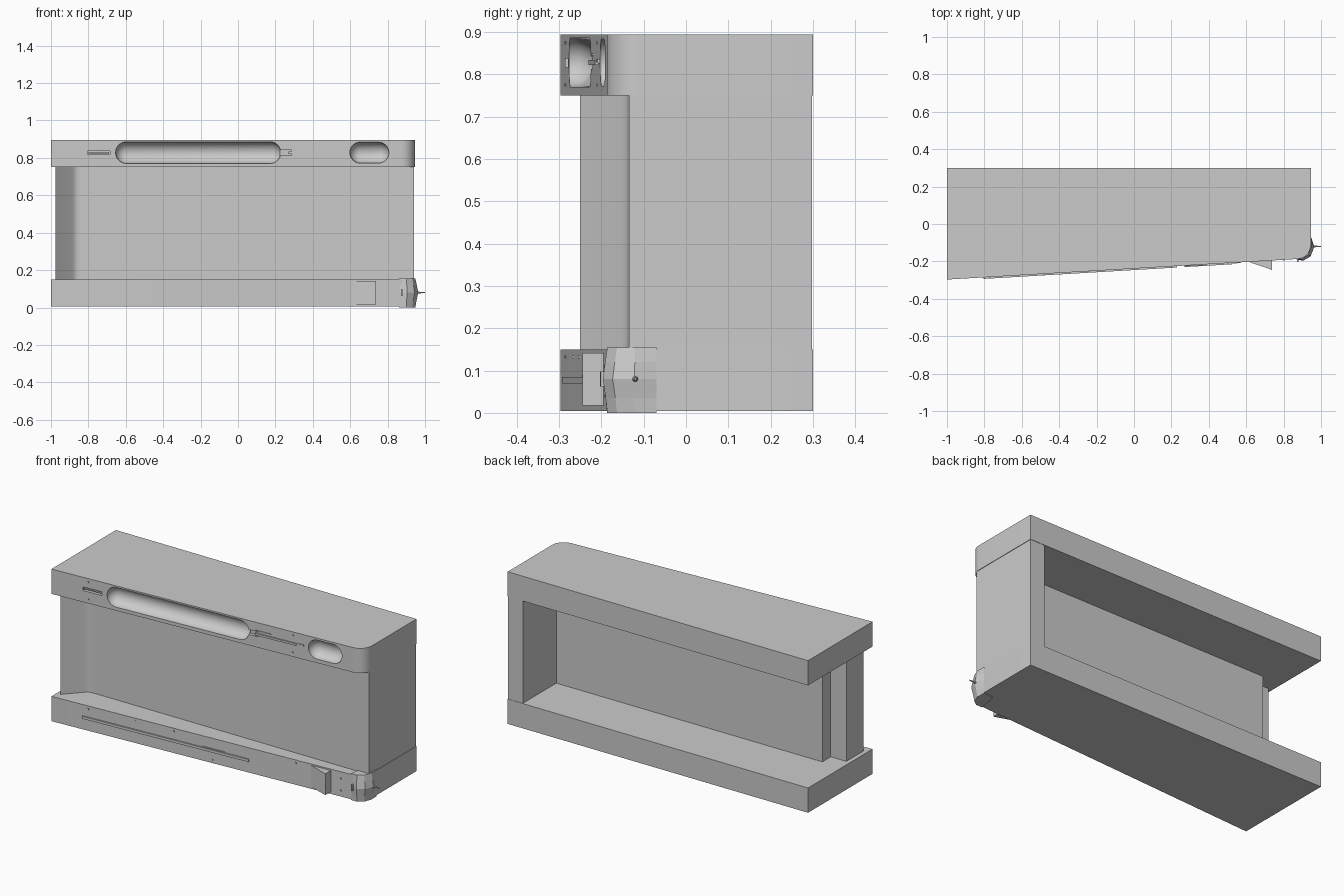
import bpy, bmesh, math
from mathutils import Matrix, Vector

if "Cube" in bpy.data.objects:
    bpy.data.objects.remove(bpy.data.objects["Cube"])

SLOPE = 0.0588
ANG = math.atan(SLOPE)


def front_y(x):
    """y of the slanted front face of the slabs."""
    return -0.297 + SLOPE * (x + 1)


def finish(name, bm):
    bmesh.ops.recalc_face_normals(bm, faces=bm.faces[:])
    me = bpy.data.meshes.new(name)
    bm.to_mesh(me)
    bm.free()
    ob = bpy.data.objects.new(name, me)
    bpy.context.collection.objects.link(ob)
    return ob


def loft(name, rings):
    """Closed solid through rings of equal point count."""
    bm = bmesh.new()
    vs = [[bm.verts.new(p) for p in r] for r in rings]
    n = len(vs[0])
    for a, b in zip(vs, vs[1:]):
        for i in range(n):
            j = (i + 1) % n
            bm.faces.new((a[i], a[j], b[j], b[i]))
    bm.faces.new(vs[0])
    bm.faces.new(vs[-1])
    return finish(name, bm)


def prism(name, pts, z0, z1):
    return loft(name, [[(x, y, z) for x, y in pts] for z in (z0, z1)])


def front_box(name, x0, x1, z0, z1, out=0.008, depth=0.01):
    """Box following the slanted front face."""
    pts = [(x0, front_y(x0) - out), (x1, front_y(x1) - out),
           (x1, front_y(x1) + depth), (x0, front_y(x0) + depth)]
    return prism(name, pts, z0, z1)


def capsule(name, x0, x1, z, r):
    """Capsule lying along the slanted front face."""
    bm = bmesh.new()
    bmesh.ops.create_uvsphere(bm, u_segments=32, v_segments=17, radius=r)
    bmesh.ops.rotate(bm, verts=bm.verts[:], matrix=Matrix.Rotation(math.pi / 2, 3, 'Y'))
    half = (x1 - x0) / 2 - r
    for v in bm.verts:
        v.co.x += half if v.co.x > 0 else -half
    bmesh.ops.rotate(bm, verts=bm.verts[:], matrix=Matrix.Rotation(ANG, 3, 'Z'))
    mid = (x0 + x1) / 2
    bmesh.ops.translate(bm, verts=bm.verts[:], vec=Vector((mid, front_y(mid), z)))
    return finish(name, bm)


def activate(ob):
    bpy.ops.object.select_all(action='DESELECT')
    ob.select_set(True)
    bpy.context.view_layer.objects.active = ob


def cut(ob, cutter):
    m = ob.modifiers.new("cut", 'BOOLEAN')
    m.operation = 'DIFFERENCE'
    m.solver = 'EXACT'
    m.object = cutter
    activate(ob)
    bpy.ops.object.modifier_apply(modifier=m.name)
    bpy.data.objects.remove(cutter)


def smooth(ob, deg=30):
    activate(ob)
    bpy.ops.object.shade_smooth_by_angle(angle=math.radians(deg))


# Slab outline with rounded front right corner
outline = [(-1, 0.3), (-1, front_y(-1))]
r = 0.075
cx, cy = 0.945 - r, front_y(0.87) + r
for i in range(11):
    a = -math.pi / 2 + ANG + (math.pi / 2 - ANG) * i / 10
    outline.append((cx + r * math.cos(a), cy + r * math.sin(a)))
outline.append((0.945, 0.3))
top = prism("top_slab", outline, 0.75, 0.895)
base = prism("base_slab", outline, 0.005, 0.15)

# Recesses in the top slab front
cut(top, capsule("long_recess_cutter", -0.655, 0.23, 0.828, 0.058))
cut(top, capsule("short_recess_cutter", 0.598, 0.807, 0.828, 0.056))
cut(top, front_box("slot_cutter", -0.805, -0.685, 0.817, 0.838, 0.02, 0.02))
cut(top, front_box("neck_cutter", 0.2, 0.285, 0.813, 0.842, 0.02, 0.02))
smooth(top)
smooth(base)

# Recessed core: front panel with flared left end, right end wall
core = [(-0.975, -0.25), (-0.885, -0.153), (-0.872, -0.142), (-0.858, -0.137),
        (-0.84, -0.135), (0.942, -0.135), (0.942, 0.298), (0.848, 0.298),
        (0.848, -0.012), (-0.874, -0.012), (-0.874, -0.09), (-0.975, -0.09)]
smooth(prism("core_walls", core, 0.14, 0.76))

# Trim bars on the front
front_box("base_trim_bar", -0.805, 0.23, 0.07, 0.085)
front_box("base_trim_rib", -0.06, 0.075, 0.083, 0.09, 0.004)
front_box("top_trim_bar", 0.27, 0.525, 0.822, 0.834)
front_box("top_trim_tip", 0.525, 0.57, 0.828, 0.836, 0.004)
front_box("top_trim_rib", 0.27, 0.365, 0.845, 0.85, 0.004)
front_box("slot_insert", -0.80, -0.69, 0.824, 0.831, -0.006, 0.03)
front_box("top_seam", -0.908, -0.903, 0.868, 0.895, 0.002)

# Screw heads
for x, z in [(-0.77, 0.132), (-0.48, 0.132), (-0.24, 0.132), (0.52, 0.132),
             (0.0, 0.025), (0.8, 0.11), (0.8, 0.04), (-0.77, 0.875),
             (-0.77, 0.775), (0.5, 0.875), (0.5, 0.775), (0.565, 0.83)]:
    front_box("screw_head", x - 0.004, x + 0.004, z - 0.004, z + 0.004, 0.003)

# Wedge-shaped bracket
wedge = prism("wedge_bracket", [(0.605, front_y(0.605) + 0.003), (0.737, -0.245),
                                (0.737, front_y(0.737) + 0.01)], 0.017, 0.142)

# Faceted corner bumper
plan = [(0.862, -0.187), (0.90, -0.186), (0.932, -0.163), (0.948, -0.12), (0.947, -0.07)]
rings = []
for z, k in [(0.0, 0.0), (0.035, 0.006), (0.08, 0.016), (0.12, 0.008), (0.155, 0.0)]:
    ring = []
    for i, (x, y) in enumerate(plan):
        f = k * (0, 0.7, 1, 1, 0)[i]
        d = Vector((x - 0.87, y + 0.11)).normalized() * f
        ring.append((x + d.x, y + d.y, z))
    rings.append(ring + [(0.88, -0.075, z)])
loft("corner_bumper", rings)

# Small catch and nozzle on the bumper
front_box("bumper_catch", 0.872, 0.88, 0.062, 0.098, 0.016, 0.02)
spike = []
for x, s in [(0.95, 0.01), (0.972, 0.004), (1.0, 0.003)]:
    spike.append([(x, -0.12 + s * math.cos(a * math.pi / 4),
                   0.08 + s * math.sin(a * math.pi / 4)) for a in range(8)])
smooth(loft("nozzle", spike))
